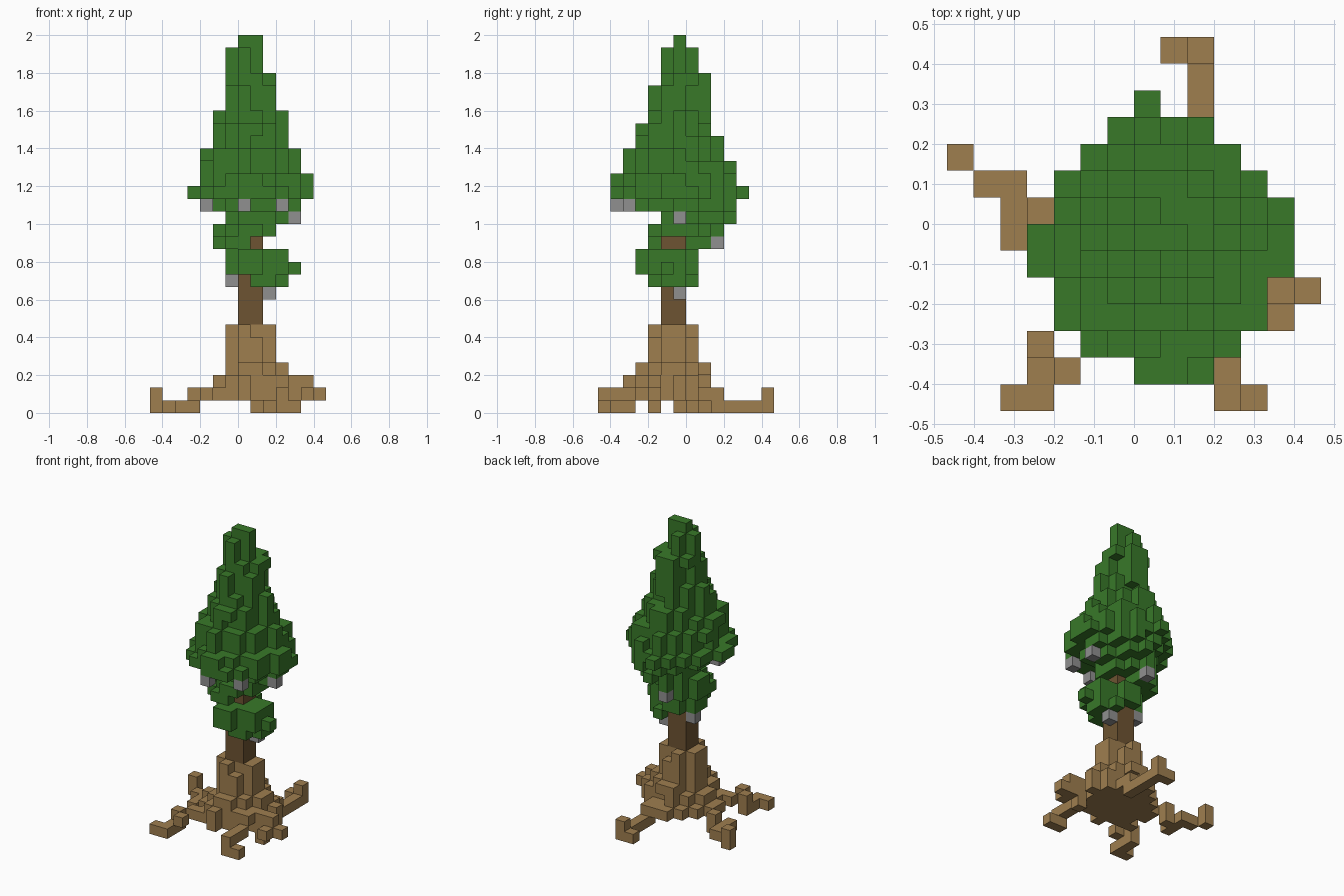
import bpy
import bmesh
import random
from mathutils import Vector

random.seed(11)
VOXEL = 2 / 30

default_cube = bpy.data.objects.get("Cube")
if default_cube:
    bpy.data.objects.remove(default_cube, do_unlink=True)


def make_material(name, colour):
    material = bpy.data.materials.new(name)
    material.use_nodes = True
    material.diffuse_color = (*colour, 1)
    shader = material.node_tree.nodes["Principled BSDF"]
    shader.inputs["Base Color"].default_value = (*colour, 1)
    shader.inputs["Roughness"].default_value = 0.9
    return material


# Each upright column reaches out differently, which staggers the outline
column_reach = {}
for x in range(-7, 7):
    for y in range(-7, 7):
        on_axis = x == 0 or y == -1
        column_reach[x, y] = 0.88 if on_axis else random.uniform(0.66, 0.88)


def oval_layer(left, right, front, back, level):
    """Blocks of one level inside the oval that fits the given cell range."""
    cells = set()
    width, depth = right - left + 1, back - front + 1
    for x in range(left, right + 1):
        for y in range(front, back + 1):
            u = (2 * x - left - right) / width
            v = (2 * y - front - back) / depth
            if u * u + v * v <= column_reach[x, y]:
                cells.add((x, y, level))
    return cells


# Crown: cell ranges (left, right, front, back) from the top level down
crown_layers = [
    (0, 1, -1, -1), (-1, 1, -2, 0), (-1, 1, -2, 0), (-1, 2, -2, 1),
    (-1, 2, -3, 1), (-1, 2, -3, 1), (-2, 3, -3, 1), (-2, 3, -4, 1),
    (-2, 3, -4, 2), (-3, 4, -5, 2), (-3, 4, -5, 3), (-3, 5, -6, 3),
    (-4, 5, -6, 3), (-2, 4, -4, 3), (-1, 3, -3, 3), (-2, 2, -3, 2),
    (-2, 0, -3, 1), (-1, 3, -4, 0), (-1, 3, -4, 0), (1, 3, -3, 0),
]
leaves = set()
for step, layer in enumerate(crown_layers):
    leaves |= oval_layer(*layer, 29 - step)

# Single tufts around the widest level and below it
rim_tufts = [
    (0, 4), (-1, 3), (1, 3), (2, 3), (-2, 2), (3, 2), (-3, 1), (4, 1),
    (5, 0), (5, -2), (-4, -2), (-3, -3), (4, -3), (-3, -4), (3, -4),
    (-2, -5), (3, -5), (1, -6), (2, -6),
]
leaves |= {(x, y, 17) for x, y in rim_tufts}
leaves |= {
    (0, -3, 13), (0, 1, 13), (2, -2, 14), (1, -3, 14),
    (4, -2, 11), (1, -3, 10),
}

# Trunk: a square column running up into the crown
trunk = {(x, y, z) for x in (0, 1) for y in (-2, -1) for z in range(7, 14)}

# Pale blocks hanging under the crown
pale_blocks = {
    (-3, -2, 16), (0, -6, 16), (3, -5, 16), (4, -1, 15),
    (0, 2, 13), (-1, -1, 10), (2, -1, 9),
}

# Flared root base, narrowing upwards
roots = set()
flare_layers = [
    (-3, 4, -5, 2), (-2, 4, -5, 1), (-1, 3, -4, 1),
    (-1, 2, -3, 0), (-1, 2, -3, 0),
]
for step, layer in enumerate(flare_layers):
    roots |= oval_layer(*layer, step + 1)
roots |= {(x, y, 6) for x in range(-1, 3) for y in (-2, -1)}
roots |= {(0, y, 6) for y in (-3, 0)}

# Winding root arms
root_arms = {
    "right": [(-7, 2, 1), (-7, 2, 0), (-6, 1, 0), (-5, 1, 0), (-5, 0, 0),
              (-5, -1, 0), (-4, 0, 0), (-4, 0, 1)],
    "front_right": [(-5, -7, 0), (-4, -7, 0), (-4, -6, 0), (-3, -6, 1),
                    (-4, -5, 0), (-4, -5, 1), (-3, -4, 1)],
    "front_left": [(4, -7, 0), (3, -7, 0), (3, -7, 1), (3, -6, 1), (3, -5, 1)],
    "left": [(6, -3, 1), (5, -3, 1), (5, -3, 2), (5, -4, 1), (4, -3, 2),
             (4, -3, 1), (4, -3, 0)],
    "back": [(1, 6, 0), (2, 6, 0), (2, 6, 1), (2, 5, 0), (2, 4, 0),
             (2, 3, 0), (2, 2, 0), (2, 2, 1)],
}
for arm in root_arms.values():
    roots |= set(arm)

leaves -= trunk | pale_blocks
occupied = leaves | trunk | pale_blocks | roots


def build_blocks(name, cells, material):
    """Mesh the outward faces of a group of blocks."""
    bm = bmesh.new()
    for cell in sorted(cells):
        centre = Vector(cell) + Vector((0.5, 0.5, 0.5))
        for axis in range(3):
            for sign in (-1, 1):
                normal = Vector((0, 0, 0))
                normal[axis] = sign
                beside = tuple(int(c + n) for c, n in zip(cell, normal))
                if beside in occupied:
                    continue
                a = Vector((0, 0, 0))
                a[(axis + 1) % 3] = 0.5
                b = normal.cross(a)
                middle = centre + normal / 2
                corners = (middle + a + b, middle - a + b,
                           middle - a - b, middle + a - b)
                bm.faces.new([bm.verts.new(c * VOXEL) for c in corners])
    bmesh.ops.remove_doubles(bm, verts=bm.verts[:], dist=VOXEL / 100)
    mesh = bpy.data.meshes.new(name)
    bm.to_mesh(mesh)
    bm.free()
    mesh.materials.append(material)
    bpy.context.collection.objects.link(bpy.data.objects.new(name, mesh))


build_blocks("crown", leaves, make_material("leaf green", (0.040, 0.190, 0.022)))
build_blocks("trunk", trunk, make_material("dark bark", (0.155, 0.088, 0.032)))
build_blocks("roots", roots, make_material("light bark", (0.345, 0.210, 0.078)))
build_blocks("hanging_blocks", pale_blocks, make_material("grey", (0.280, 0.280, 0.280)))
